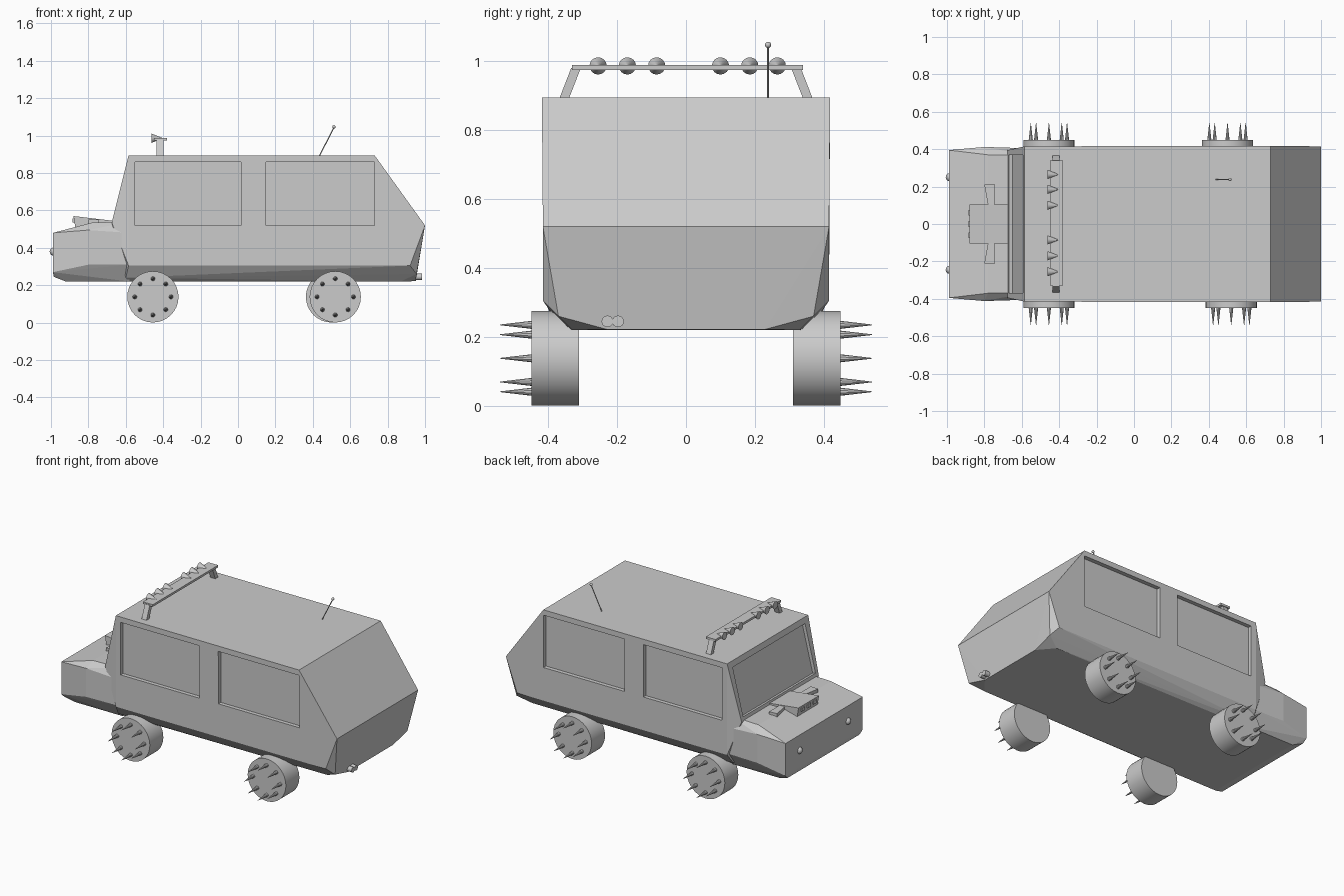
import bpy, bmesh, math
from mathutils import Vector, Matrix

cube = bpy.data.objects.get("Cube")
if cube:
    bpy.data.objects.remove(cube, do_unlink=True)

grey = bpy.data.materials.new("primer grey")
grey.use_nodes = True
COLOUR = (0.6, 0.6, 0.6, 1)
grey.diffuse_color = COLOUR
grey.node_tree.nodes["Principled BSDF"].inputs["Base Color"].default_value = COLOUR


def finish(name, bm):
    bmesh.ops.recalc_face_normals(bm, faces=bm.faces)
    mesh = bpy.data.meshes.new(name)
    bm.to_mesh(mesh)
    bm.free()
    obj = bpy.data.objects.new(name, mesh)
    bpy.context.collection.objects.link(obj)
    mesh.materials.append(grey)
    return obj


def mirrored_hull(name, points):
    """Convex shell from points on the left, mirrored to the right."""
    bm = bmesh.new()
    for x, y, z in points:
        for side in (1, -1):
            bm.verts.new((x, side * y, z))
    res = bmesh.ops.convex_hull(bm, input=bm.verts)
    loose = [v for v in bm.verts if not v.link_faces]
    bmesh.ops.delete(bm, geom=loose, context="VERTS")
    bmesh.ops.dissolve_limit(bm, angle_limit=0.01, verts=bm.verts, edges=bm.edges)
    return finish(name, bm)


def box(name, centre, size, tilt=0):
    bm = bmesh.new()
    m = Matrix.Translation(centre) @ Matrix.Rotation(tilt, 4, "Y") @ Matrix.Diagonal((*size, 1))
    bmesh.ops.create_cube(bm, size=1, matrix=m)
    return finish(name, bm)


def add_rod(bm, a, b, r1, r2, sides):
    a, b = Vector(a), Vector(b)
    m = Matrix.Translation((a + b) / 2) @ (b - a).to_track_quat("Z", "Y").to_matrix().to_4x4()
    bmesh.ops.create_cone(bm, cap_ends=True, segments=sides, radius1=r1, radius2=r2,
                          depth=(b - a).length, matrix=m)


def rod(name, a, b, r1, r2, sides=16):
    bm = bmesh.new()
    add_rod(bm, a, b, r1, r2, sides)
    return finish(name, bm)


def ball(name, centre, r):
    bm = bmesh.new()
    bmesh.ops.create_uvsphere(bm, u_segments=16, v_segments=8, radius=r,
                              matrix=Matrix.Translation(centre))
    return finish(name, bm)


def cut(target, cutter):
    cutter.hide_render = True
    mod = target.modifiers.new("cut", "BOOLEAN")
    mod.operation, mod.solver, mod.object = "DIFFERENCE", "EXACT", cutter
    bpy.context.view_layer.objects.active = target
    bpy.ops.object.modifier_apply(modifier=mod.name)
    bpy.data.objects.remove(cutter, do_unlink=True)


# Cabin shell with a tapered, bevelled tail and sills
cabin = mirrored_hull("cabin", [
    (-0.585, 0.415, 0.895), (0.73, 0.418, 0.895), (1.0, 0.415, 0.52),
    (-0.585, 0.415, 0.305), (0.92, 0.415, 0.305), (0.955, 0.37, 0.26),
    (0.95, 0.23, 0.222), (0.87, 0.33, 0.22), (-0.585, 0.34, 0.22),
    (-0.585, 0.415, 0.52), (-0.675, 0.395, 0.535), (-0.6, 0.37, 0.24)])

# Recessed side windows and windscreen
for side in (1, -1):
    for x0, x1 in ((-0.55, 0.015), (0.15, 0.73)):
        cut(cabin, box("window_cutter", ((x0 + x1) / 2, side * 0.44, 0.69),
                       (x1 - x0, 0.1, 0.34)))
slope = math.atan2(0.09, 0.36)
cut(cabin, box("windscreen_cutter", (-0.65, 0, 0.713), (0.08, 0.74, 0.31), slope))

# Bonnet and nose
mirrored_hull("bonnet", [
    (-0.99, 0.395, 0.48), (-0.99, 0.395, 0.27), (-0.985, 0.37, 0.245),
    (-0.92, 0.35, 0.22), (-0.58, 0.35, 0.22), (-0.8, 0.412, 0.31),
    (-0.8, 0.412, 0.495), (-0.58, 0.405, 0.31), (-0.58, 0.405, 0.48),
    (-0.78, 0.37, 0.535), (-0.58, 0.37, 0.54)])

# Bonnet scoop with swept fins and three intake blocks
mirrored_hull("scoop", [
    (-0.88, 0.105, 0.57), (-0.87, 0.105, 0.51), (-0.67, 0.105, 0.545),
    (-0.67, 0.105, 0.51)])
for side, name in ((1, "left"), (-1, "right")):
    bm = bmesh.new()
    outline = ((-0.78, 0.1), (-0.8, 0.21), (-0.745, 0.215), (-0.745, 0.1))
    face = bm.faces.new([bm.verts.new((x, side * y, 0.53)) for x, y in outline])
    ext = bmesh.ops.extrude_face_region(bm, geom=[face])
    bmesh.ops.translate(bm, vec=(0, 0, 0.022),
                        verts=[v for v in ext["geom"] if isinstance(v, bmesh.types.BMVert)])
    finish(name + "_scoop_fin", bm)
for y in (-0.06, 0, 0.06):
    box("scoop_intake", (-0.878, y, 0.547), (0.012, 0.03, 0.022))

# Headlights
for y in (-0.245, 0.25):
    ball("headlight", (-0.985, y, 0.38), 0.022)

# Roof light bar on leaning posts
box("light_bar", (-0.415, 0.005, 0.981), (0.07, 0.67, 0.014))
for side, name in ((1, "left"), (-1, "right")):
    bm = bmesh.new()
    for dx in (-0.0175, 0.0175):
        for y, z in ((0.34, 0.89), (0.368, 0.89), (0.305, 0.98), (0.333, 0.98)):
            bm.verts.new((-0.417 + dx, side * y, z))
    bmesh.ops.convex_hull(bm, input=bm.verts)
    finish(name + "_bar_post", bm)
for y in (-0.255, -0.17, -0.085, 0.1, 0.185, 0.265):
    rod("roof_lamp", (-0.463, y, 0.986), (-0.405, y, 0.986), 0.025, 0.002)

# Aerial
rod("aerial", (0.435, 0.238, 0.89), (0.513, 0.238, 1.045), 0.003, 0.003, 8)
ball("aerial_tip", (0.513, 0.238, 1.047), 0.009)

# Twin exhaust
for y in (-0.228, -0.197):
    rod("exhaust_pipe", (0.9, y, 0.245), (0.985, y, 0.245), 0.017, 0.017)

# Wheels with a ring of eight spikes each
for side, name, xs in ((1, "left", (-0.455, 0.5)), (-1, "right", (-0.455, 0.52))):
    for x in xs:
        end = "front" if x < 0 else "rear"
        rod(f"{end}_{name}_wheel", (x, side * 0.31, 0.138), (x, side * 0.448, 0.138),
            0.137, 0.137, 32)
        bm = bmesh.new()
        for i in range(8):
            a = i * math.tau / 8
            px, pz = x + 0.097 * math.cos(a), 0.138 + 0.097 * math.sin(a)
            add_rod(bm, (px, side * 0.445, pz), (px, side * 0.54, pz), 0.012, 0.001, 10)
        finish(f"{end}_{name}_spikes", bm)

# Smooth only the round parts
bpy.ops.object.select_all(action="DESELECT")
for obj in bpy.context.collection.objects:
    if any(word in obj.name for word in ("wheel", "spikes", "lamp", "headlight", "tip", "pipe")):
        obj.select_set(True)
        bpy.context.view_layer.objects.active = obj
bpy.ops.object.shade_smooth_by_angle(angle=math.radians(30))
